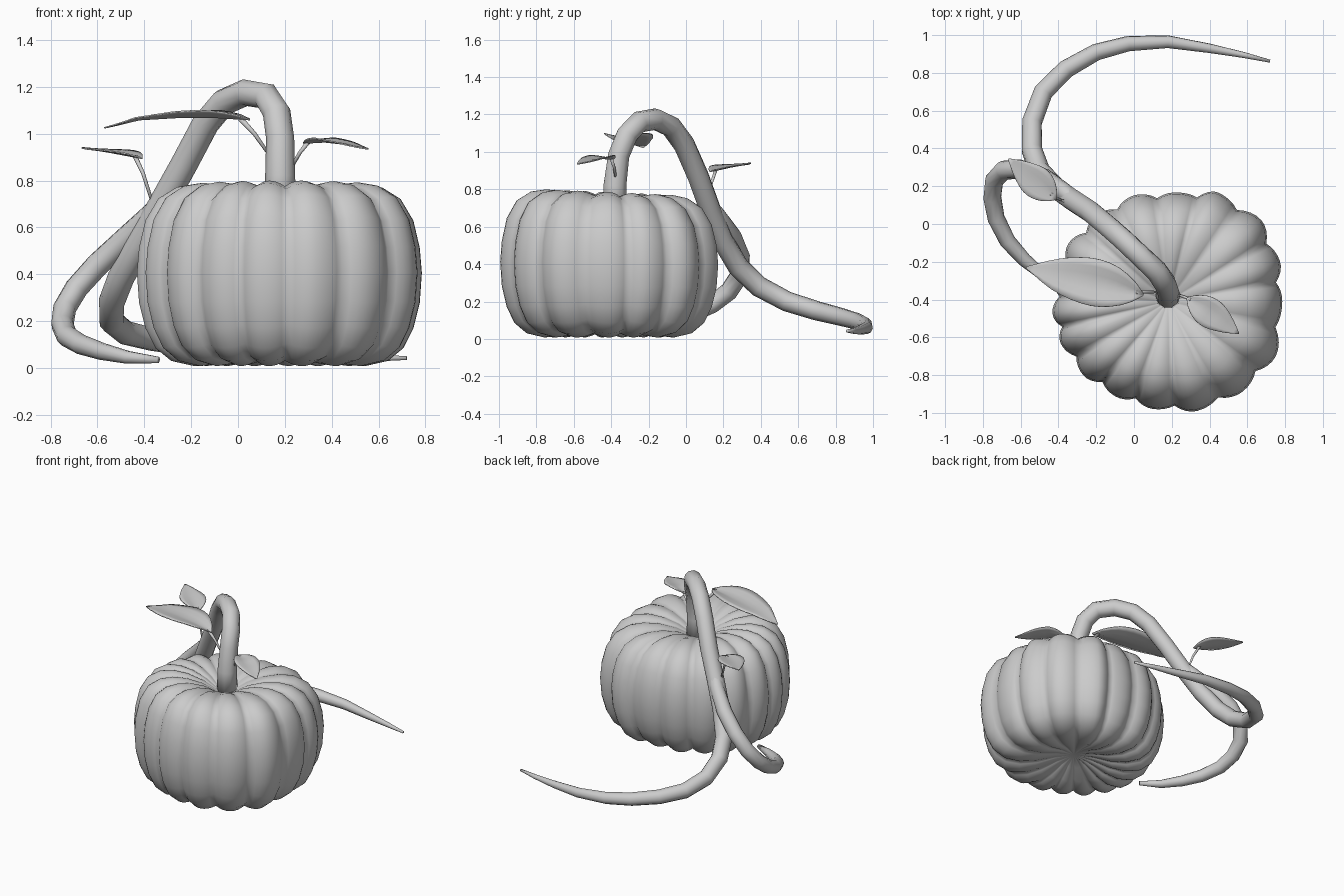
import bpy, bmesh, math
from mathutils import Vector

if "Cube" in bpy.data.objects:
    bpy.data.objects.remove(bpy.data.objects["Cube"])


def mesh_object(name, verts, faces):
    me = bpy.data.meshes.new(name)
    bm = bmesh.new()
    vs = [bm.verts.new(v) for v in verts]
    for f in faces:
        bm.faces.new([vs[i] for i in f])
    bmesh.ops.recalc_face_normals(bm, faces=bm.faces)
    bm.to_mesh(me)
    bm.free()
    for p in me.polygons:
        p.use_smooth = True
    ob = bpy.data.objects.new(name, me)
    bpy.context.collection.objects.link(ob)
    return ob


def frange(a, n):
    return [a * i / n for i in range(n + 1)]


def tube(name, pts, sides=10):
    """Tapered tube through (x, y, z, radius) points with capped ends."""
    verts, faces = [], []
    P = [Vector(p[:3]) for p in pts]
    n = len(P)
    u = None
    for i in range(n):
        t = (P[min(i + 1, n - 1)] - P[max(i - 1, 0)]).normalized()
        u = Vector((1, 0, 0)) if u is None else u
        u = (u - t * u.dot(t)).normalized()
        w = t.cross(u)
        for k in range(sides):
            a = 2 * math.pi * k / sides
            verts.append(P[i] + (u * math.cos(a) + w * math.sin(a)) * pts[i][3])
    for i in range(n - 1):
        for k in range(sides):
            k2 = (k + 1) % sides
            faces.append((i * sides + k, i * sides + k2,
                          (i + 1) * sides + k2, (i + 1) * sides + k))
    faces += [tuple(range(sides)), tuple(range((n - 1) * sides, n * sides))]
    return mesh_object(name, verts, faces)


def leaf(name, stalk, spine, half_width, fold):
    """Pointed blade folded up along its spine, plus its thin stalk."""
    tube(name + "_stalk", stalk, 6)
    S = [Vector(p) for p in spine]
    rows, cols = 12, 6
    verts, faces = [], []
    for t in frange(1, rows):
        s = min(t * (len(S) - 1), len(S) - 1.001)
        i = int(s)
        c = S[i].lerp(S[i + 1], s - i)
        side = Vector((0, 0, 1)).cross(S[-1] - S[0]).normalized()
        w = half_width * max(math.sin(math.pi * t ** 0.85), 0.03) ** 0.9
        for k in range(cols + 1):
            q = 2 * k / cols - 1
            verts.append(c + side * q * w
                         + Vector((0, 0, fold * abs(q) * (1 - t) * w / half_width)))
    for r in range(rows):
        for k in range(cols):
            a = r * (cols + 1) + k
            faces.append((a, a + 1, a + cols + 2, a + cols + 1))
    ob = mesh_object(name, verts, faces)
    m = ob.modifiers.new("thickness", 'SOLIDIFY')
    m.thickness = 0.006
    m.offset = 0


# Pumpkin: profile swept round, scalloped by uneven ribs (angle, radius)
ribs = [(0, .605), (20, .63), (41, .655), (65, .635), (84, .58), (108, .59),
        (130, .595), (150, .61), (169, .61), (186, .615), (201, .61), (221, .595),
        (241, .575), (262, .575), (285, .60), (310, .62), (333, .64), (360, .605)]
profile = [(.03, .68), (.12, .71), (.25, .755), (.42, .79), (.58, .80), (.72, .785),
           (.85, .735), (.94, .64), (.985, .52), (1, .41), (.985, .28), (.94, .17),
           (.87, .085), (.76, .03), (.6, .008), (.42, .02), (.22, .06), (.06, .08)]
ring = []
for (a0, r0), (a1, r1) in zip(ribs, ribs[1:]):
    for j in range(8):
        f = j / 8
        r = r0 + (r1 - r0) * (1 - math.cos(math.pi * f)) / 2
        crease = (1 - abs(2 * f - 1)) ** 2
        ring.append((math.radians(a0 + (a1 - a0) * f), r, 1 - 0.06 * crease))
n = len(ring)
verts, faces = [], []
for pr, pz in profile:
    for a, r, k in ring:
        x = .18 + r * k * pr * math.cos(a)
        y = -.41 + r * k * pr * math.sin(a)
        z = .4 + (pz - .4) * (1 + (k - 1) * min(1, pr * 2))
        z *= 1 - .055 * (y + .75) * min(1, z / .7)
        verts.append((x, y, z))
for i in range(len(profile) - 1):
    for k in range(n):
        k2 = (k + 1) % n
        faces.append((i * n + k, i * n + k2, (i + 1) * n + k2, (i + 1) * n + k))
faces += [tuple(range(n)), tuple(range((len(profile) - 1) * n, len(profile) * n))]
mesh_object("pumpkin", verts, faces)

# Main stem arching over and trailing along the ground behind
tube("main_vine", [
    (.18, -.38, .66, .068), (.18, -.38, .82, .064), (.18, -.36, .98, .06),
    (.165, -.315, 1.09, .06), (.12, -.25, 1.16, .059), (.03, -.165, 1.175, .058),
    (-.06, -.08, 1.135, .058), (-.14, -.01, 1.04, .058), (-.23, .065, .87, .058),
    (-.33, .13, .69, .058), (-.42, .195, .53, .058), (-.5, .28, .385, .057),
    (-.54, .39, .28, .056), (-.54, .54, .2, .054), (-.48, .7, .15, .052),
    (-.36, .82, .12, .049), (-.2, .91, .095, .045), (-.03, .955, .075, .041),
    (.18, .965, .06, .034), (.4, .93, .048, .025), (.58, .895, .043, .016),
    (.72, .862, .042, .008)])

# Side shoot hooking round towards the front
tube("side_vine", [
    (-.29, .1, .76, .035), (-.37, .17, .655, .048), (-.48, .245, .55, .052),
    (-.6, .29, .44, .052), (-.69, .285, .34, .051), (-.74, .23, .255, .05),
    (-.75, .14, .185, .048), (-.73, .03, .135, .046), (-.67, -.09, .1, .043),
    (-.58, -.19, .07, .037), (-.47, -.28, .045, .028), (-.34, -.35, .034, .014)])

# Leaves
leaf("large_leaf",
     [(.14, -.36, .9, .006), (.07, -.36, 1.0, .009), (.01, -.36, 1.065, .012)],
     [(.05, -.375, 1.06), (-.1, -.335, 1.07), (-.25, -.3, 1.07), (-.42, -.265, 1.06),
      (-.57, -.23, 1.025)], .125, .045)
leaf("small_leaf",
     [(.23, -.375, .86, .008), (.265, -.385, .92, .008), (.3, -.4, .965, .01)],
     [(.28, -.39, .96), (.37, -.45, .965), (.46, -.51, .955), (.555, -.58, .935)],
     .08, .025)
leaf("back_leaf",
     [(-.37, .12, .72, .007), (-.405, .135, .83, .008), (-.44, .16, .905, .01)],
     [(-.41, .13, .895), (-.49, .2, .91), (-.57, .265, .925), (-.665, .345, .94)],
     .085, .025)
